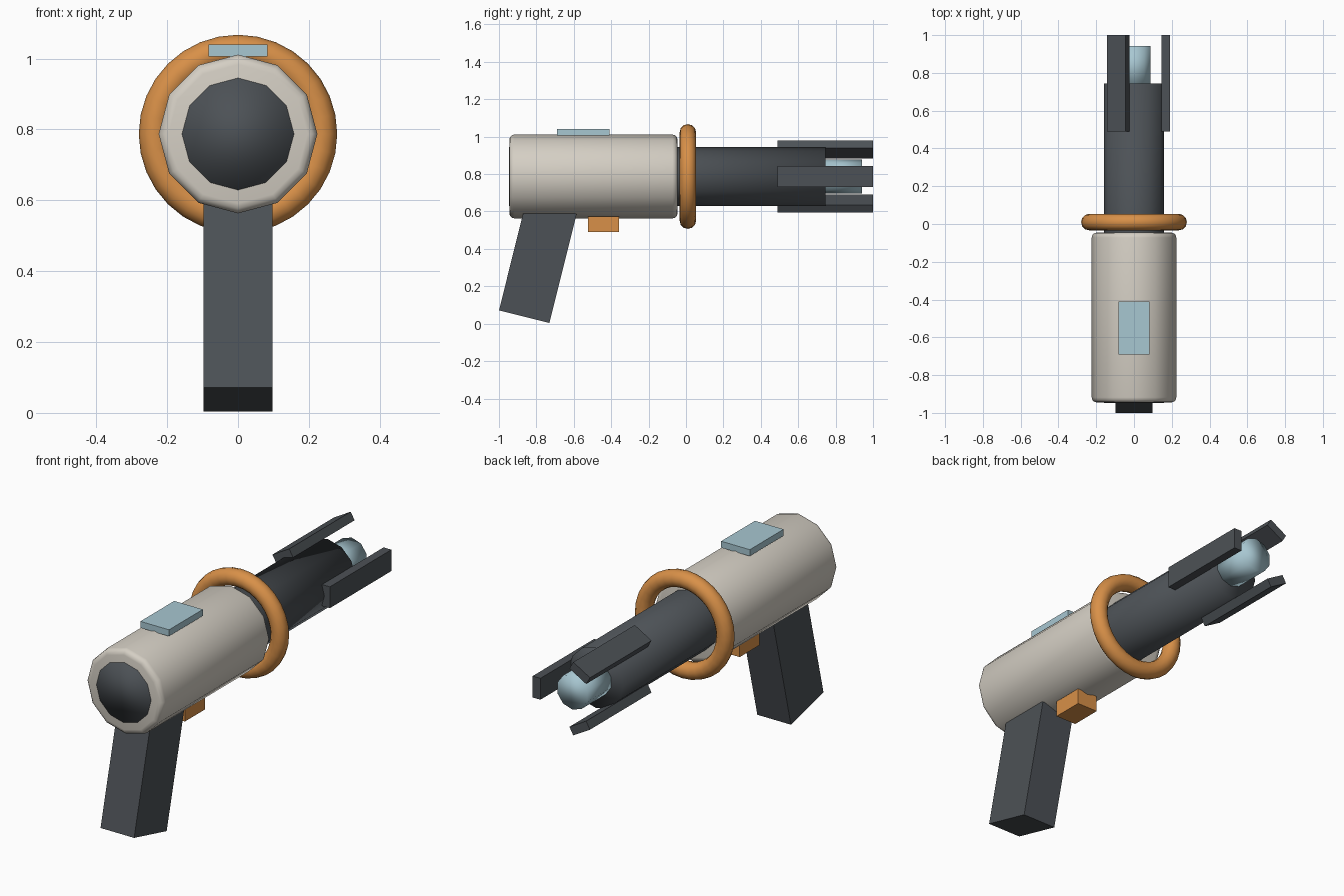
import bpy, bmesh, math
from mathutils import Matrix, Vector

if "Cube" in bpy.data.objects:
    bpy.data.objects.remove(bpy.data.objects["Cube"])

AXIS_Z = 0.787  # height of the barrel axis


def make_material(name, rgb):
    m = bpy.data.materials.new(name)
    m.diffuse_color = (*rgb, 1.0)
    m.use_nodes = True
    m.node_tree.nodes["Principled BSDF"].inputs["Base Color"].default_value = m.diffuse_color
    return m


CREAM = make_material("cream", (0.66, 0.62, 0.55))
DARK = make_material("dark_grey", (0.073, 0.083, 0.093))
ORANGE = make_material("orange", (0.69, 0.28, 0.065))
BLUE = make_material("pale_blue", (0.39, 0.57, 0.64))


def finish(bm, name, mat, smooth=False):
    bmesh.ops.recalc_face_normals(bm, faces=bm.faces)
    for f in bm.faces:
        f.smooth = smooth
    me = bpy.data.meshes.new(name)
    bm.to_mesh(me)
    bm.free()
    me.materials.append(mat)
    ob = bpy.data.objects.new(name, me)
    bpy.context.collection.objects.link(ob)
    return ob


def tube(name, mat, radius, y0, y1, sides, bevel=0.0):
    """Capped smooth cylinder along y, with optionally rounded rims."""
    bm = bmesh.new()
    mtx = Matrix.Translation((0, (y0 + y1) / 2, AXIS_Z)) @ Matrix.Rotation(math.pi / 2, 4, 'X')
    bmesh.ops.create_cone(bm, cap_ends=True, segments=sides, radius1=radius,
                          radius2=radius, depth=y1 - y0, matrix=mtx)
    if bevel:
        rims = [e for e in bm.edges if abs(e.verts[0].co.y - e.verts[1].co.y) < 1e-4]
        bmesh.ops.bevel(bm, geom=rims, offset=bevel, segments=3, profile=0.5, affect='EDGES')
    return finish(bm, name, mat, True)


def box(name, mat, size, centre, turn=None):
    bm = bmesh.new()
    bmesh.ops.create_cube(bm, size=1.0)
    mtx = Matrix.Translation(centre) @ (turn or Matrix()) @ Matrix.Diagonal((*size, 1))
    bmesh.ops.transform(bm, matrix=mtx, verts=bm.verts)
    return finish(bm, name, mat)


# Body, barrel through it, and glowing tip
tube("body", CREAM, 0.224, -0.945, -0.045, 12, bevel=0.027)
tube("barrel", DARK, 0.158, -0.947, 0.745, 12)
tube("tip", BLUE, 0.091, 0.73, 0.942, 10)

# Ring around the barrel
bpy.ops.mesh.primitive_torus_add(major_radius=0.236, minor_radius=0.044,
                                 major_segments=32, minor_segments=12,
                                 location=(0, 0.01, AXIS_Z),
                                 rotation=(math.pi / 2, 0, 0))
ring = bpy.context.object
ring.name = "ring"
ring.data.materials.append(ORANGE)
bpy.ops.object.shade_smooth()

# Three prongs spaced around the muzzle
for i in range(3):
    a = i * 2 * math.pi / 3
    centre = (0.167 * math.cos(a), 0.745, AXIS_Z + 0.167 * math.sin(a))
    box(f"prong_{i + 1}", DARK, (0.045, 0.51, 0.112), centre,
        Matrix.Rotation(-a, 4, 'Y'))

# Slanted grip, trigger and sight plate
lean = math.radians(-14)
turn = Matrix.Rotation(lean, 4, 'X')
grip_centre = Vector((0, -0.865, 0.0375)) + turn @ Vector((0, 0, 0.3))
box("grip", DARK, (0.195, 0.278, 0.6), grip_centre, turn)
box("trigger", ORANGE, (0.12, 0.166, 0.084), (0, -0.442, 0.532))
box("sight", BLUE, (0.166, 0.28, 0.034), (0, -0.55, 1.023))
